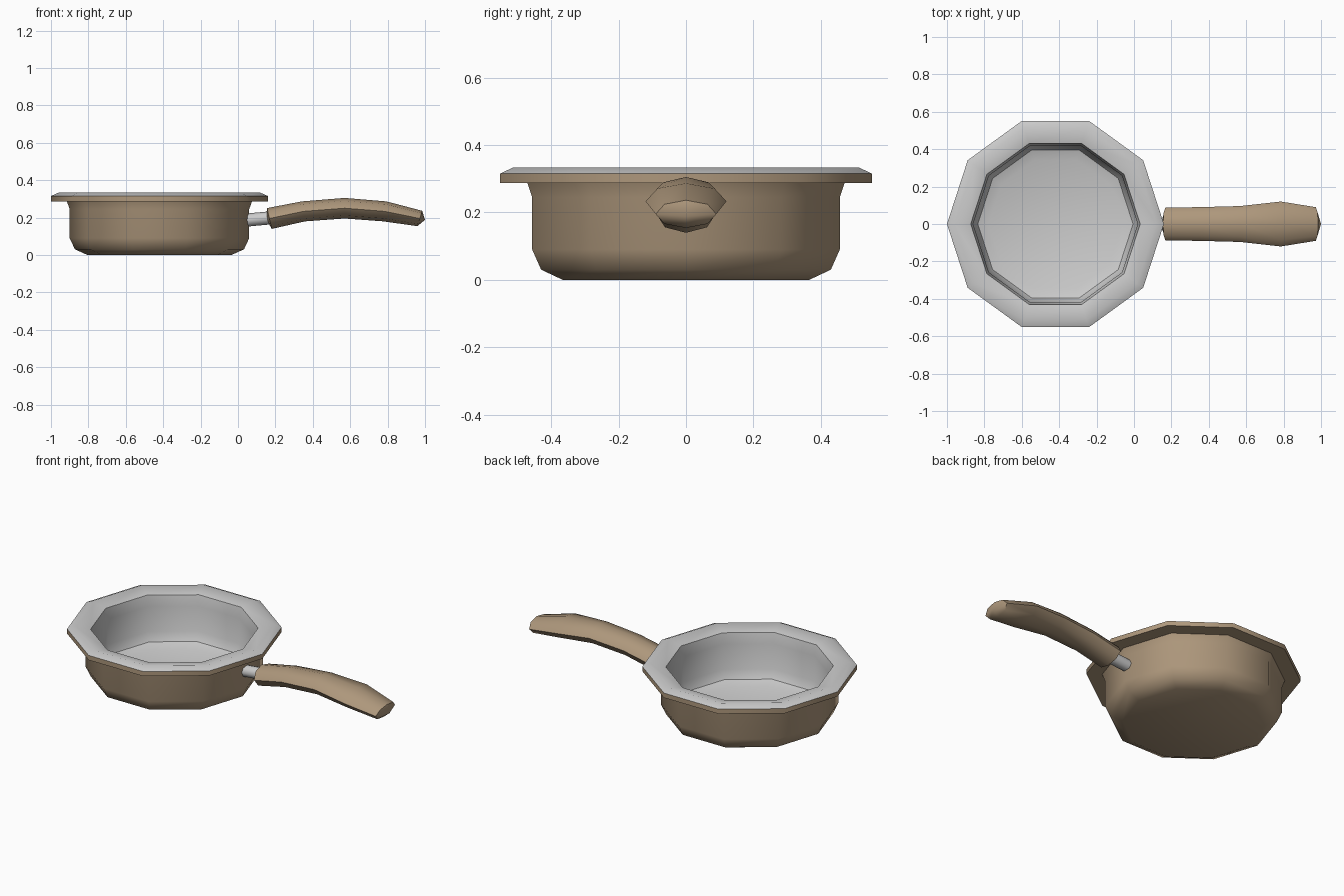
import bpy, bmesh
from math import cos, sin, pi, radians

if "Cube" in bpy.data.objects:
    bpy.data.objects.remove(bpy.data.objects["Cube"])

brown = bpy.data.materials.new("brown_enamel")
brown.diffuse_color = (0.42, 0.31, 0.2, 1)
brown.use_nodes = True
brown.node_tree.nodes["Principled BSDF"].inputs["Base Color"].default_value = brown.diffuse_color
PAN_X = -0.42


def finish(name, bm, mat, angle):
    me = bpy.data.meshes.new(name)
    bm.to_mesh(me)
    bm.free()
    ob = bpy.data.objects.new(name, me)
    bpy.context.collection.objects.link(ob)
    if mat:
        me.materials.append(mat)
    bpy.ops.object.select_all(action='DESELECT')
    ob.select_set(True)
    bpy.context.view_layer.objects.active = ob
    bpy.ops.object.shade_smooth_by_angle(angle=radians(angle))
    return ob


def skin(bm, rings):
    for a, b in zip(rings, rings[1:]):
        n = len(a)
        for i in range(n):
            j = (i + 1) % n
            bm.faces.new((a[i], a[j], b[j], b[i]))


def lathe(name, profile, cap_first, mat=None, sides=10):
    """Ten-sided bowl surface; one end of the profile closed by a flat disc."""
    bm = bmesh.new()
    rings = [[bm.verts.new((PAN_X + r * cos(2 * pi * i / sides),
                            r * sin(2 * pi * i / sides), z))
              for i in range(sides)] for r, z in profile]
    skin(bm, rings)
    if cap_first:
        bm.faces.new(rings[0][::-1])
    else:
        bm.faces.new(rings[-1])
    return finish(name, bm, mat, 42)


def loft(name, sections, tips, mat=None, sides=8):
    """Tube through (x, z, half width, half height, tilt) with domed ends."""
    bm = bmesh.new()
    rings = []
    for x, z, w, h, tilt in sections:
        t = radians(tilt)
        ring = []
        for i in range(sides):
            a = 2 * pi * i / sides
            u = h * sin(a)
            ring.append(bm.verts.new((x - u * sin(t), w * cos(a), z + u * cos(t))))
        rings.append(ring)
    skin(bm, rings)
    for ring, tip in ((rings[0], tips[0]), (rings[-1], tips[1])):
        c = bm.verts.new((tip[0], 0, tip[1]))
        for i in range(sides):
            bm.faces.new((ring[i], ring[(i + 1) % sides], c))
    bmesh.ops.recalc_face_normals(bm, faces=bm.faces)
    return finish(name, bm, mat, 50)


# Outer shell of the pan, up to the rim edge
lathe("pan_shell", [(0.385, 0), (0.452, 0.03), (0.48, 0.09), (0.48, 0.245),
                    (0.495, 0.287), (0.58, 0.287), (0.58, 0.315)], True, brown)

# Grey rim top and cooking surface
lathe("pan_lining", [(0.58, 0.315), (0.54, 0.333), (0.453, 0.312), (0.44, 0.25),
                     (0.44, 0.10), (0.415, 0.05), (0.36, 0.03)], False)

# Metal stub joining pan and handle
loft("handle_stub", [(0.03, 0.185, 0.035, 0.035, 7), (0.19, 0.2, 0.035, 0.035, 7)],
     [(0.03, 0.185), (0.19, 0.2)])

# Curved grip
loft("handle_grip", [(0.168, 0.195, 0.088, 0.057, 13), (0.35, 0.233, 0.09, 0.054, 9),
                     (0.57, 0.25, 0.096, 0.055, 0), (0.785, 0.233, 0.12, 0.054, -9),
                     (0.972, 0.195, 0.09, 0.043, -17)],
     [(0.15, 0.192), (1.0, 0.188)], brown)
